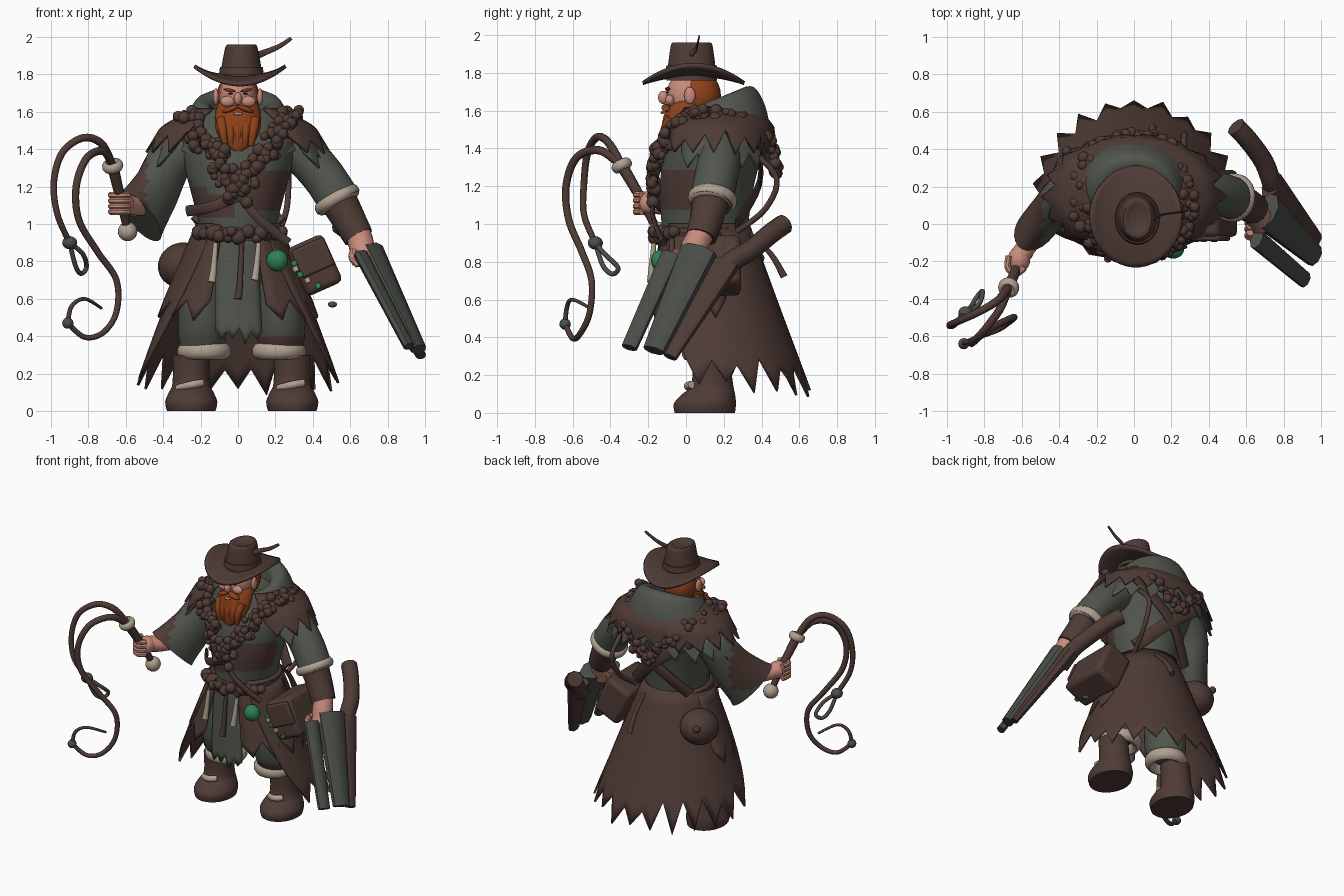
import bpy, bmesh, math, random
from mathutils import Vector, Matrix, Euler

random.seed(4)
if "Cube" in bpy.data.objects:
    bpy.data.objects.remove(bpy.data.objects["Cube"])


def material(name, *rgb):
    mat = bpy.data.materials.new(name)
    mat.use_nodes = True
    mat.diffuse_color = (*rgb, 1)
    node = next(n for n in mat.node_tree.nodes if n.type == 'BSDF_PRINCIPLED')
    node.inputs["Base Color"].default_value = (*rgb, 1)
    node.inputs["Roughness"].default_value = .8
    return mat


BROWN = material("brown leather", .078, .044, .036)
GREEN = material("grey green cloth", .083, .092, .075)
SKIN = material("skin", .58, .26, .2)
ORANGE = material("orange hair", .27, .053, .01)
TAN = material("pale fur", .44, .36, .28)
GLOW = material("bright green", .03, .22, .09)
METAL = material("dark metal", .068, .075, .063)
DARK = material("dark", .03, .02, .016)
X, Y, Z = Matrix.Identity(3)
SIDES = ((1, "left"), (-1, "right"))


def finish(name, bm, mat, second=None, rule=None):
    bmesh.ops.recalc_face_normals(bm, faces=bm.faces)
    if rule:
        for face in bm.faces:
            face.material_index = int(bool(rule(face.calc_center_median())))
    mesh = bpy.data.meshes.new(name)
    bm.to_mesh(mesh)
    bm.free()
    mesh.shade_smooth()
    mesh.set_sharp_from_angle(angle=math.radians(42))
    mesh.materials.append(mat)
    if second:
        mesh.materials.append(second)
    ob = bpy.data.objects.new(name, mesh)
    bpy.context.collection.objects.link(ob)
    return ob


def surface(name, rows, mat, second=None, rule=None, closed=True, caps=True, thick=0):
    bm = bmesh.new()
    verts = [[bm.verts.new(p) for p in row] for row in rows]
    count = len(rows[0])
    for low, high in zip(verts, verts[1:]):
        for j in range(count if closed else count - 1):
            k = (j + 1) % count
            bm.faces.new((low[j], low[k], high[k], high[j]))
    if closed and caps:
        bm.faces.new(verts[0])
        bm.faces.new(verts[-1])
    ob = finish(name, bm, mat, second, rule)
    if thick:
        mod = ob.modifiers.new("thickness", 'SOLIDIFY')
        mod.thickness, mod.offset = thick, 0


def circle(count):
    return [math.tau * (j + .5) / count for j in range(count)]


def spline(points, steps):
    """Smooth path through points of any dimension."""
    p = [Vector(q) for q in points]
    p = [p[0]] + p + [p[-1]]
    out = []
    for a, b, c, d in zip(p, p[1:], p[2:], p[3:]):
        for i in range(steps):
            t = i / steps
            out.append(b + (c - a) * (t / 2) + (a * 2 - b * 5 + c * 4 - d) * (t * t / 2)
                       + (b * 3 - a - c * 3 + d) * (t ** 3 / 2))
    return out + [p[-1]]


def tube(name, points, mat, start, end=None, flat=1, flare=1, ref=Z, sides=12, steps=5, **extra):
    """Sweep a tapering ellipse; flat scales its depth and flare deepens the far end."""
    path = spline(points, steps)
    last = len(path) - 1
    rows = []
    for i, centre in enumerate(path):
        along = (path[min(i + 1, last)] - path[max(i - 1, 0)]).normalized()
        across = along.cross(ref).normalized()
        t = i / last
        width = start + ((end or start) - start) * t
        depth = width * flat * (1 + (flare - 1) * t * t)
        rows.append([centre + across * width * math.cos(a)
                     + across.cross(along) * depth * math.sin(a) for a in circle(sides)])
    surface(name, rows, mat, **extra)


def loft(name, rings, mat, x=0, tilt=0, steps=3, **extra):
    """Stack of level ellipses: height, centre y, x radius, y radius."""
    rows = [[(x + rx * math.sin(a), cy - ry * math.cos(a), z - tilt * math.cos(a))
             for a in circle(40)] for z, cy, rx, ry in spline(rings, steps)]
    surface(name, rows, mat, **extra)


def ring(name, loc, axis, radius, thick, height, mat):
    turn = Vector(axis).to_track_quat('Z', 'Y')
    around = circle(28)
    rows = [[Vector(loc) + turn @ Vector(((radius + thick * math.cos(b)) * math.cos(a),
                                          (radius + thick * math.cos(b)) * math.sin(a),
                                          height * math.sin(b))) for b in circle(10)]
            for a in around + around[:1]]
    surface(name, rows, mat, caps=False)


def cloth(name, profile, mat, top, bottom, teeth, bite, dip=0, end=None, side=1, **extra):
    """Hanging cloth with a torn hem; angles run from the front, rings as in loft."""
    cols = teeth * 2
    cut = [random.uniform(0, .06) + (bite * random.uniform(.7, 1.1) if j % 2 == 0 else 0)
           for j in range(cols + 1)]
    rows = []
    for i in range(10):
        row = []
        for j in range(cols + 1):
            t = i / 9
            first = top + (bottom - top) * t
            angle = side * math.radians(first + ((end or 360 - first) - first) * j / cols)
            t *= 1 - cut[j] * t * t
            f = t * (len(profile) - 1)
            k = min(int(f), len(profile) - 2)
            z, cy, rx, ry = Vector(profile[k]).lerp(Vector(profile[k + 1]), f - k)
            row.append((rx * math.sin(angle), cy - ry * math.cos(angle),
                        z - dip * t * (1 - math.cos(angle)) / 2))
        rows.append(row)
    surface(name, rows, mat, closed=False, thick=.014, **extra)


def ball(name, loc, size, mat, lean=0):
    bm = bmesh.new()
    place = Matrix.LocRotScale(Vector(loc), Euler((0, lean, 0)), Vector(size))
    bmesh.ops.create_uvsphere(bm, u_segments=20, v_segments=12, radius=1, matrix=place)
    finish(name, bm, mat)


def box(name, loc, size, mat, lean, bevel):
    bm = bmesh.new()
    place = Matrix.LocRotScale(Vector(loc), Euler((0, lean, 0)), Vector(size))
    bmesh.ops.create_cube(bm, size=1, matrix=place)
    mod = finish(name, bm, mat).modifiers.new("soft edges", 'BEVEL')
    mod.width, mod.segments = bevel, 2


def beads(name, points, count, spread, size, mat):
    path = spline(points, 12)
    bm = bmesh.new()
    for i in range(count):
        shift = Vector([random.uniform(-w, w) for w in (spread, .01, spread)])
        centre = path[int(i * (len(path) - 1) / (count - 1))] + shift
        bmesh.ops.create_icosphere(bm, subdivisions=2, radius=size * random.uniform(.75, 1.2),
                                   matrix=Matrix.Translation(centre))
    finish(name, bm, mat)


# Torso with leather vest panels, belt, collar hood and shoulder capes
loft("torso", [(.8, .1, .17, .18), (.9, .1, .21, .22), (1, .1, .21, .23), (1.2, .11, .26, .25),
               (1.4, .15, .31, .26), (1.5, .18, .3, .24), (1.6, .2, .22, .18)], GREEN, steps=5,
     second=BROWN, rule=lambda c: c.y < .08 and (c.x > .07 and 1.07 < c.z < 1.3
                                                 or c.x < -.03 and 1.02 < c.z < 1.1 - c.x / 2))
loft("belt", [(.91, .09, .245, .25), (.98, .09, .24, .25)], BROWN, steps=1)
loft("hood", [(1.42, .18, .34, .27), (1.56, .18, .28, .24), (1.66, .17, .22, .19),
              (1.64, .15, .15, .13), (1.54, .14, .13, .12)], GREEN, tilt=.065, steps=4)
for name, mat, lift, gap, begin in (("torn_green_cape", GREEN, -.06, 0, 50),
                                    ("leather_mantle", BROWN, .015, .01, 35)):
    cloth(name, [(1.6 + lift, .17, .23 + gap, .2 + gap), (1.5 + lift, .16, .4 + gap, .29 + gap),
                 (1.35 + lift, .15, .49 + gap, .32 + gap)], mat, begin, begin + 4, 14, .38)

# Coat skirt, front panels and tabard
cloth("coat_skirt", [(1, .1, .22, .23), (.6, .12, .38, .37), (.16, .14, .55, .53)], BROWN,
      35, 74, 13, .19, dip=.08)
for s, side in SIDES:
    cloth(side + "_front_panel", [(.95, .1, .24, .25), (.48, .11, .44, .32)], BROWN,
          22, 22, 4, .22, end=110, side=s)
cloth("tabard", [(.95, .1, .23, .24), (.35, .1, .3, .26)], GREEN, -30, -24, 4, .1, end=26,
      second=BROWN, rule=lambda c: c.z < .41)

# Legs, fur cuffs and boots
for s, side in SIDES:
    leg = .02 + s * .21
    loft(side + "_trouser", [(.33, .12, .12, .12), (.45, .1, .13, .15), (.65, .1, .12, .16),
                             (.82, .1, .07, .14)], GREEN, leg,
         second=BROWN, rule=lambda c: c.z < .42 and c.x > 0)
    ring(side + "_knee_fur", (leg - s * .01, .12, .32), Z, .11, .035, .045, TAN)
    foot = leg + s * .06
    loft(side + "_boot", [(0, .1, .13, .16), (.05, .1, .14, .165), (.1, .12, .12, .14),
                          (.15, .14, .1, .11), (.3, .13, .1, .1)], BROWN, foot)
    tube(side + "_boot_fur", [(foot - .07, .06, .12), (foot, .01, .14), (foot + .06, .03, .15)],
         TAN, .021)

# Head, hair, beard and face
ball("head", (0, .02, 1.68), (.1, .125, .13), SKIN)
ball("hair", (0, .07, 1.68), (.115, .115, .13), ORANGE)
loft("beard", [(1.39, -.09, .03, .03), (1.43, -.08, .08, .05), (1.51, -.06, .12, .07),
               (1.6, -.01, .12, .1), (1.65, .02, .105, .09)], ORANGE)
for i in range(-2, 3):
    tube("beard_lock_%d" % (i + 3), [(i * .045, -.08, 1.56), (i * .04, -.115, 1.49),
                                     (i * .035, -.11, 1.42)], ORANGE, .03, .016, ref=Y)
ball("nose", (0, -.12, 1.67), (.022, .028, .035), SKIN)
ball("lip", (0, -.124, 1.59), (.026, .01, .008), SKIN)
for s, side in SIDES:
    ball(side + "_ear", (s * .118, .02, 1.68), (.016, .03, .045), SKIN)
    ball(side + "_cheek", (s * .055, -.085, 1.655), (.04, .025, .03), SKIN)
    ball(side + "_moustache", (s * .04, -.105, 1.615), (.046, .025, .015), ORANGE, s * .35)
    ball(side + "_eye", (s * .04, -.1, 1.697), (.013, .007, .005), DARK)
    ball(side + "_brow", (s * .045, -.097, 1.715), (.034, .014, .008), ORANGE, -s * .2)

# Hat with curled brim
brim = [[(.01 + .245 * r * math.sin(a), .04 - .27 * r * math.cos(a),
          1.79 + .055 * r ** 3 * math.sin(a) ** 2 - .045 * (r * math.cos(a)) ** 2)
         for a in circle(40)] for r in (.35, .5, .65, .8, .9, 1)]
surface("hat_brim", brim, BROWN, caps=False, thick=.02)
loft("hat_crown", [(1.76, .03, .12, .135), (1.92, .03, .092, .115), (1.96, .03, .075, .1),
                   (1.945, .03, .04, .05)], BROWN, .018)
loft("hat_band", [(1.8, .03, .12, .14), (1.84, .03, .115, .134)], BROWN, .018, steps=1)
tube("feather", [(.1, .02, 1.9), (.15, .05, 1.92), (.22, .06, 1.95), (.285, .07, 1.993)],
     BROWN, .02, .01, flat=.4, ref=Y)

# Arms: sleeves, fur, bracer and hands
tube("left_sleeve", [(.25, .18, 1.43), (.36, .18, 1.36), (.46, .16, 1.25), (.55, .13, 1.11)],
     GREEN, .115, sides=24)
ring("left_sleeve_fur", (.53, .14, 1.13), (.4, -.1, -.7), .1, .032, .035, TAN)
tube("left_bracer", [(.54, .13, 1.12), (.59, .11, 1.03), (.645, .08, .93)], BROWN, .1, .082)
tube("left_hand", [(.64, .08, .95), (.66, .05, .89), (.675, .01, .8)], SKIN, .07)
tube("right_sleeve", [(-.25, .18, 1.43), (-.36, .16, 1.34), (-.44, .08, 1.18), (-.525, -.02, 1.04)],
     GREEN, .12, .1, flare=1.9, sides=24, second=BROWN, rule=lambda c: c.x < -.49 and c.z > 1.07)
tube("right_wrist", [(-.48, .02, 1.1), (-.56, -.1, 1.1), (-.61, -.17, 1.11)], SKIN, .055)
ball("right_hand", (-.615, -.19, 1.11), (.06, .07, .06), SKIN)
for i in range(4):
    y, z = .06 - i * .035, 1.155 - i * .03
    tube("left_finger_%d" % (i + 1), [(.62, y, .86), (.61, y - .02, .82), (.645, y - .03, .78)],
         SKIN, .02, sides=8)
    tube("right_finger_%d" % (i + 1), [(-.67, -.17, z), (-.675, -.235, z), (-.63, -.265, z),
                                       (-.585, -.235, z)], SKIN, .018, sides=8)

# Whip: handle, pommel, ring and two lashes
grip, butt, knot, tip = (-.67, -.34, 1.31), (-.59, -.15, .96), (-.9, -.48, .9), (-.91, -.64, .47)
tube("whip_handle", [butt, (-.625, -.23, 1.12), grip], BROWN, .02, .032)
ball("whip_pommel", butt, (.052, .052, .052), TAN)
ring("whip_ring", grip, (-.2, -.5, 1), .035, .022, .028, TAN)
tube("outer_lash", [grip, (-.73, -.41, 1.43), (-.83, -.47, 1.46), (-.94, -.52, 1.38),
                    (-.985, -.54, 1.22), (-.965, -.54, 1.05), knot], BROWN, .023, .016, ref=Y, steps=8)
tube("inner_lash", [grip, (-.72, -.46, 1.39), (-.81, -.58, 1.35), (-.865, -.635, 1.2),
                    (-.85, -.62, 1.02), (-.75, -.55, .85), (-.65, -.5, .7), (-.65, -.51, .53),
                    (-.72, -.56, .42), (-.82, -.6, .395), tip], BROWN, .023, .014, ref=Y, steps=8)
tube("lash_hook", [tip, (-.89, -.63, .56), (-.82, -.6, .6), (-.73, -.5, .55)], BROWN, .014, .008, ref=Y)
tube("lash_loop", [knot, (-.83, -.43, .84), (-.81, -.36, .77), (-.84, -.39, .735),
                   (-.87, -.44, .78), knot], METAL, .013, ref=Y)
ball("outer_lash_knot", knot, (.04, .04, .035), METAL)
ball("inner_lash_knot", tip, (.03, .03, .03), METAL)

# Long gun: flat barrels, fore-end and stock
slab = Vector((.8, -.25, .5))
for name, begin, muzzle, mat, wide, narrow in (
        ("first_barrel", (.655, -.08, .84), (.915, -.3, .345), METAL, .055, .045),
        ("second_barrel", (.705, .07, .86), (.965, -.17, .33), METAL, .105, .062),
        ("fore_end", (.735, .21, .79), (.978, -.085, .295), BROWN, .08, .04)):
    tube(name, [begin, muzzle], mat, wide, narrow, flat=.65, ref=slab, sides=8, steps=1)
tube("gun_stock", [(.76, .14, .7), (.73, .24, .8), (.69, .34, .86), (.61, .45, .95), (.545, .52, 1)],
     BROWN, .055, sides=10)

# Satchel, hip pouch and lantern
lean = -.42
box("satchel", (.41, .11, .78), (.21, .36, .28), BROWN, lean, .03)
box("satchel_flap", (.4, -.075, .82), (.19, .03, .16), BROWN, lean, .012)
for i in range(5):
    box("satchel_stud_%d" % (i + 1), (.3 + .008 * i * i, -.085, .79 - .03 * i), (.03, .02, .03),
        (GLOW, TAN)[i % 2], lean, .004)
ball("hip_pouch", (-.3, .27, .78), (.13, .14, .12), BROWN, lean)
ball("pouch_button", (-.36, .39, .82), (.025, .025, .025), BROWN)
ball("lantern", (.21, -.135, .805), (.058, .05, .058), GLOW)

# Hanging charms and tassels
for name, x, mat, z in (("right_charm", -.14, TAN, .69), ("middle_charm", 0, BROWN, .6),
                        ("left_charm", .09, TAN, .7)):
    tube(name, [(x + .02, -.17, .9), (x + .01, -.18, z + .08), (x, -.185, z)], mat, .012, .022, ref=Y)
tube("back_tassel", [(.1, .34, .95), (.1, .45, .84), (.1, .52, .72)], BROWN, .01, .02, ref=X)
ball("loose_charm", (.505, .1, .57), (.025, .02, .016), METAL)

# Straps and bead garlands
tube("chest_strap", [(-.27, .02, 1.07), (-.15, -.135, 1.09), (.03, -.165, 1.16)], BROWN, .03, flat=.4, ref=Y)
tube("satchel_strap", [(-.02, -.165, 1.2), (.1, -.175, 1.04), (.27, -.12, .9)], BROWN, .025, flat=.5, ref=Y)
for s, side in SIDES:
    tube(side + "_back_strap", [(s * .3, .38, 1.45), (0, .39, 1.22), (-s * .22, .27, 1)],
         BROWN, .045, flat=.3, ref=Y)
    shoulder = (s * .28, .1, 1.57)
    beads(side + "_front_garland", [(0, -.17, 1.17), (s * .08, -.17, 1.3), (s * .17, -.12, 1.42),
                                    (s * .25, -.02, 1.52), shoulder], 85, .055, .03, BROWN)
    beads(side + "_back_garland", [shoulder, (s * .28, .25, 1.56), (s * .22, .41, 1.48),
                                   (s * .1, .46, 1.37), (0, .48, 1.27)], 38, .035, .028, BROWN)
beads("belt_beads", [(-.22, -.06, .95), (0, -.17, .94), (.22, -.06, .95)], 22, .02, .038, BROWN)
tube("side_cord", [(.26, .36, 1.38), (.27, .48, 1.24), (.26, .42, 1.08), (.22, .27, .96)],
     BROWN, .016, ref=X)
